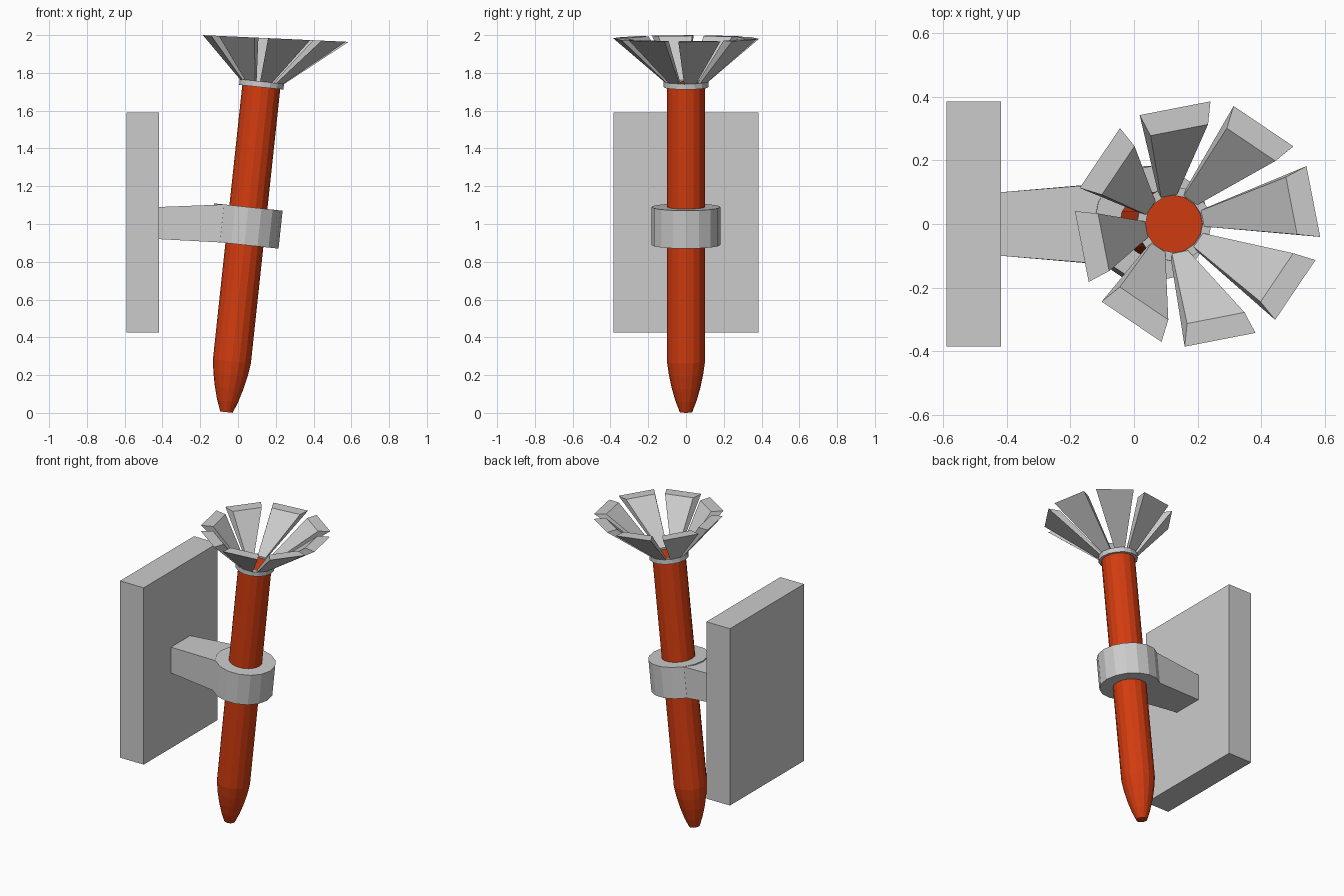
import bpy, bmesh
from math import sin, cos, radians, atan
from mathutils import Matrix, Vector

if "Cube" in bpy.data.objects:
    bpy.data.objects.remove(bpy.data.objects["Cube"])

SLOPE = 0.107                      # lean of the torch away from the wall
TILT = Matrix.Translation((-0.061, 0, 0.004)) @ Matrix.Rotation(atan(SLOPE), 4, 'Y')
SIDES = 16

red = bpy.data.materials.new("torch_red")
red.diffuse_color = (0.65, 0.045, 0.005, 1)
red.use_nodes = True
red.node_tree.nodes["Principled BSDF"].inputs["Base Color"].default_value = red.diffuse_color


def make(name, bm, mat=None):
    bmesh.ops.recalc_face_normals(bm, faces=bm.faces)
    me = bpy.data.meshes.new(name)
    bm.to_mesh(me)
    bm.free()
    ob = bpy.data.objects.new(name, me)
    bpy.context.collection.objects.link(ob)
    if mat:
        me.materials.append(mat)
    return ob


def lathe(name, profile, mat=None, ring=False):
    """Turn (radius, height) points around the tilted torch axis."""
    bm = bmesh.new()
    rows = []
    for r, h in profile:
        rows.append([bm.verts.new(TILT @ Vector((r * cos(a), r * sin(a), h)))
                     for a in (radians(360 * i / SIDES) for i in range(SIDES))])
    pairs = list(zip(rows, rows[1:]))
    if ring:
        pairs.append((rows[-1], rows[0]))
    else:
        bm.faces.new(rows[0])
        bm.faces.new(rows[-1])
    for lo, hi in pairs:
        for i in range(SIDES):
            j = (i + 1) % SIDES
            bm.faces.new((lo[i], lo[j], hi[j], hi[i]))
    return make(name, bm, mat)


def hexa(bm, a, b):
    """Solid between two matching four-point loops."""
    a = [bm.verts.new(p) for p in a]
    b = [bm.verts.new(p) for p in b]
    bm.faces.new(a)
    bm.faces.new(b)
    for i in range(4):
        j = (i + 1) % 4
        bm.faces.new((a[i], a[j], b[j], b[i]))


def rect(x, y, z0, z1):
    return [(x, -y, z0), (x, y, z0), (x, y, z1), (x, -y, z1)]


# Wall plate
bm = bmesh.new()
hexa(bm, rect(-0.59, 0.385, 0.425, 1.59), rect(-0.418, 0.385, 0.425, 1.59))
make("wall_plate", bm)

# Arm flaring out to the holder ring
bm = bmesh.new()
hexa(bm, rect(-0.418, 0.1, 0.92, 1.09),
     [TILT @ Vector(p) for p in rect(-0.128, 0.128, 0.89, 1.092)])
make("bracket_arm", bm)

# Holder ring, torch shaft with rounded tip, collar
lathe("holder_ring", [(0.098, 0.89), (0.182, 0.89), (0.182, 1.092), (0.098, 1.092)], ring=True)
lathe("torch_shaft", [(0.033, 0), (0.056, 0.06), (0.076, 0.13), (0.091, 0.20),
                      (0.101, 0.27), (0.101, 1.75)], red)
lathe("collar", [(0.09, 1.73), (0.118, 1.73), (0.118, 1.76), (0.09, 1.76)], ring=True)


# Eight flared petals forming the cup
def loop(cx, cz, slope, r_in, r_out, mid, half):
    pts = []
    for r, s in ((r_in, -1), (r_out, -1), (r_out, 1), (r_in, 1)):
        a = radians(mid + s * half)
        pts.append((cx + r * cos(a), r * sin(a), cz - slope * r * cos(a)))
    return pts


bm = bmesh.new()
for k in range(8):
    mid = 11 + 45 * k
    hexa(bm, loop(0.127, 1.752, SLOPE, 0.092, 0.116, mid, 16),
         loop(0.2, 1.982, 0.046, 0.315, 0.388, mid, 17))
make("cup_petals", bm)
